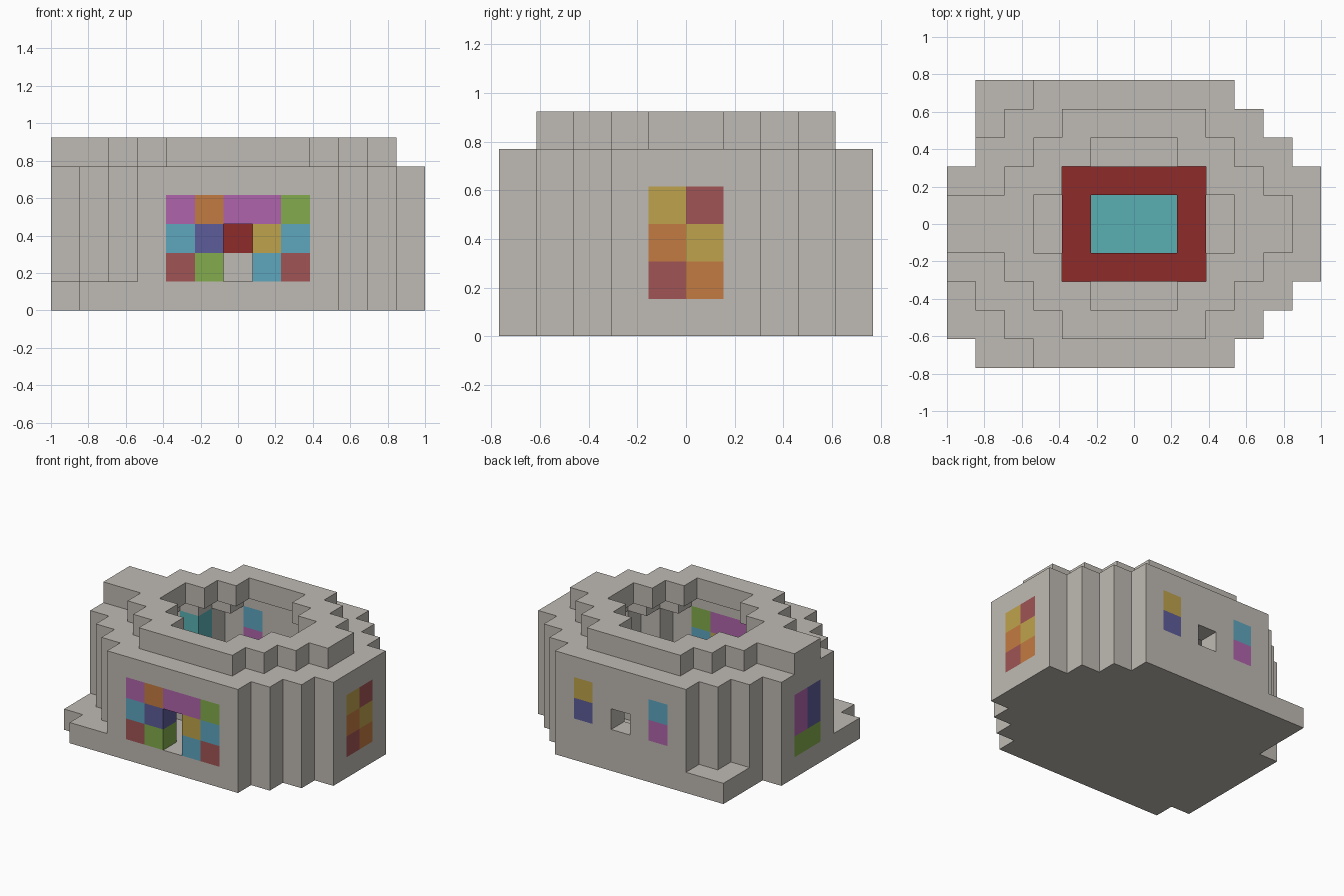
import bpy
import bmesh
from mathutils import Vector

if "Cube" in bpy.data.objects:
    bpy.data.objects.remove(bpy.data.objects["Cube"], do_unlink=True)

NX, NY = 13, 10           # block counts across and deep
U = 2 / NX                # block size
MID = 6                   # middle column


def linear(v):
    v /= 255
    return v / 12.92 if v <= 0.04 else ((v + 0.055) / 1.055) ** 2.4


PALETTE = {
    "stone": (191, 186, 179), "teal": (90, 176, 180), "dark_red": (143, 43, 43),
    "purple": (176, 100, 172), "orange": (195, 123, 66), "green": (131, 172, 76),
    "sky_blue": (95, 166, 190), "indigo": (92, 92, 154), "yellow": (190, 162, 76),
    "rose": (160, 84, 84),
}
mats = {}
for name, rgb in PALETTE.items():
    m = bpy.data.materials.new(name)
    m.use_nodes = True
    col = (*[linear(c) for c in rgb], 1)
    m.diffuse_color = col
    m.node_tree.nodes["Principled BSDF"].inputs["Base Color"].default_value = col
    mats[name] = m

grid = {}                 # cell -> (part, colour)


def put(part, colour, cells):
    for c in cells:
        grid[c] = (part, colour)


def oval(base, cap=MID, first=0):
    """Stepped oval: half width grows by one block per row from each end."""
    cells = set()
    for j in range(NY):
        row = min(j, NY - 1 - j)
        half = min(cap, row + base)
        if row >= first:
            cells |= {(i, j) for i in range(MID - half, MID + half + 1)}
    return cells


def raise_up(plan, levels):
    return [(i, j, k) for i, j in plan for k in levels]


def block(xs, ys, zs):
    return [(i, j, k) for i in xs for j in ys for k in zs]


outer = oval(3)
rim_outer = oval(1, first=1)

# Floor slab with the side ledge
ledge = {(i, j) for j in range(NY) for i in range(1, 4)}
ledge |= {(0, 1), (0, 2)}
put("floor", "stone", raise_up(outer | ledge, [0]))

# Walls, overhanging top course and rim
put("walls", "stone", raise_up(outer - oval(2, 5, 1), range(1, 4)))
put("top_course", "stone", raise_up(outer - rim_outer, [4]))
put("rim", "stone", raise_up(rim_outer - oval(-1, first=2), [5]))
put("rim", "stone", block([0], [4, 5], [5]))

# Raised basin inside
put("basin_base", "stone", block(range(4, 9), range(3, 7), [1]))
put("basin_edge", "dark_red", block(range(4, 9), range(3, 7), [2]))
for cell in block(range(5, 8), [4, 5], [2]):
    del grid[cell]
put("basin_water", "teal", block(range(5, 8), [4, 5], [1]))

# Column in the inner corner
put("corner_column", "teal", block([2], [7], range(1, 4)))


def window(part, rows, cell):
    """Colour rows are listed from the top down; None is an opening."""
    for r, row in enumerate(rows):
        for n, colour in enumerate(row):
            c = cell(n, 3 - r)
            if colour:
                grid[c] = (part, colour)
            else:
                grid.pop(c, None)


# Coloured windows and openings
window("front_window", [
    ["purple", "orange", "purple", "purple", "green"],
    ["sky_blue", "indigo", None, "yellow", "sky_blue"],
    ["rose", "green", None, "sky_blue", "rose"]],
    lambda n, k: (4 + n, 0, k))
window("back_window", [
    ["sky_blue", "stone", "stone", "stone", "yellow"],
    ["purple", "stone", None, "stone", "indigo"]],
    lambda n, k: (4 + n, NY - 1, k))
window("positive_x_window", [
    ["yellow", "rose"], ["orange", "yellow"], ["rose", "orange"]],
    lambda n, k: (NX - 1, 4 + n, k))
window("negative_x_window", [
    ["indigo", "purple"], ["indigo", "purple"], ["green", "green"]],
    lambda n, k: (0, 4 + n, k))


def build(part):
    """Make one object from the exposed faces of a part's blocks."""
    cells = {c: v[1] for c, v in grid.items() if v[0] == part}
    colours = sorted(set(cells.values()))
    bm = bmesh.new()
    for c, colour in cells.items():
        centre = Vector(c) + Vector((0.5, 0.5, 0.5))
        for axis in range(3):
            for sign in (-1, 1):
                n = Vector((0, 0, 0))
                n[axis] = sign
                if tuple(c[a] + int(n[a]) for a in range(3)) in grid:
                    continue
                p = Vector((0, 0, 0))
                p[(axis + 1) % 3] = 0.5
                q = n.cross(p)
                mid = centre + n * 0.5
                corners = [mid + p + q, mid - p + q, mid - p - q, mid + p - q]
                f = bm.faces.new([bm.verts.new(
                    ((v.x - NX / 2) * U, (v.y - NY / 2) * U, v.z * U))
                    for v in corners])
                f.material_index = colours.index(colour)
                f.normal_update()
                if f.normal.dot(n) < 0:
                    f.normal_flip()
    bmesh.ops.remove_doubles(bm, verts=bm.verts, dist=0.001)
    bmesh.ops.dissolve_limit(bm, angle_limit=0.01, verts=bm.verts,
                             edges=bm.edges, delimit={"MATERIAL"})
    me = bpy.data.meshes.new(part)
    for colour in colours:
        me.materials.append(mats[colour])
    bm.to_mesh(me)
    bm.free()
    bpy.context.collection.objects.link(bpy.data.objects.new(part, me))


for part in sorted({v[0] for v in grid.values()}):
    build(part)
